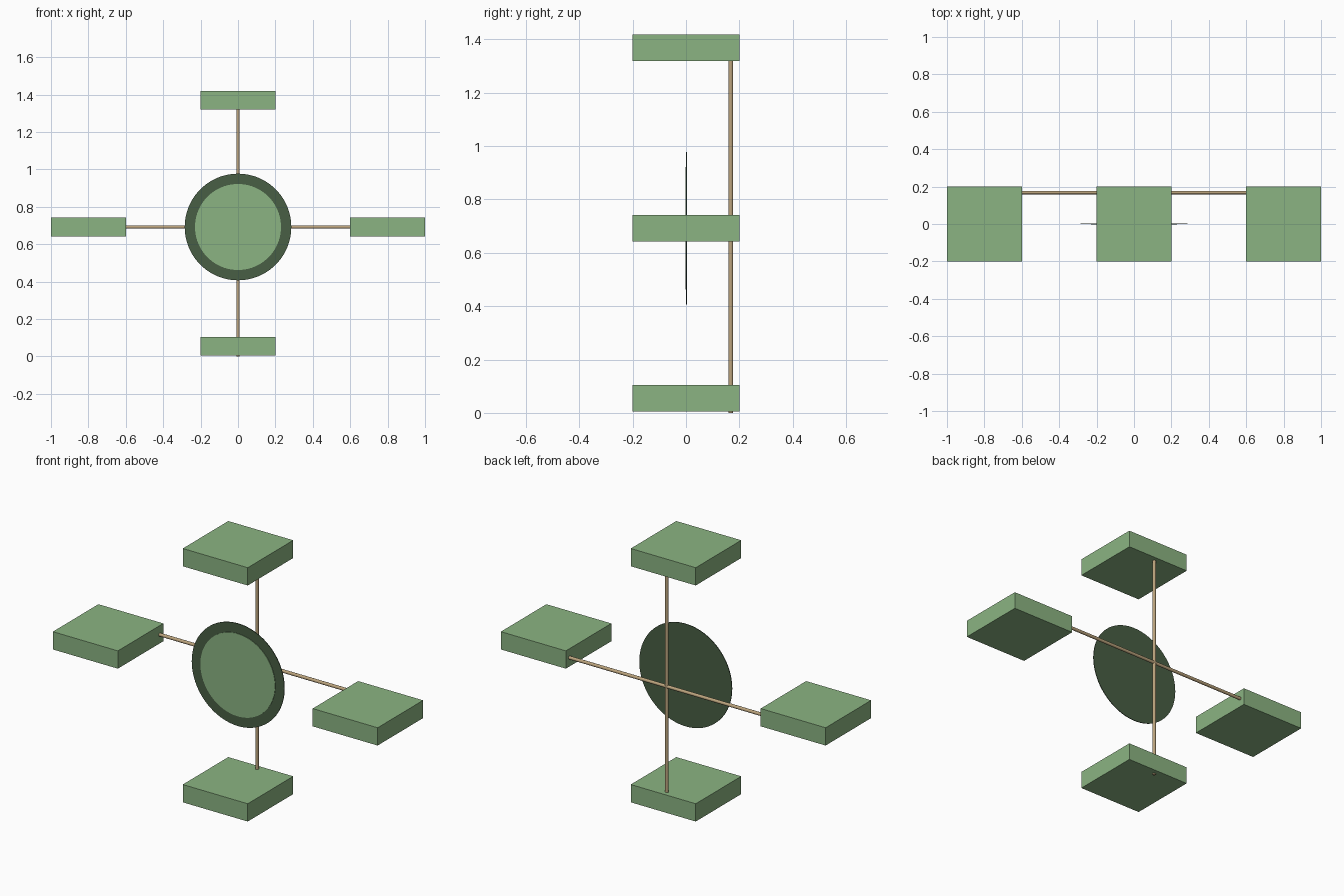
import bpy, math

if "Cube" in bpy.data.objects:
    bpy.data.objects.remove(bpy.data.objects["Cube"])


def material(name, rgb):
    m = bpy.data.materials.new(name)
    m.diffuse_color = (*rgb, 1)
    m.use_nodes = True
    m.node_tree.nodes["Principled BSDF"].inputs["Base Color"].default_value = m.diffuse_color
    return m


GREEN = material("leaf_green", (0.258, 0.456, 0.223))
DARK = material("dark_green", (0.065, 0.112, 0.058))
TAN = material("tan_wood", (0.50, 0.37, 0.205))
MID = 0.692      # height of the hub
ROD_Y = 0.168    # rods run near the back


def box(name, x, z):
    bpy.ops.mesh.primitive_cube_add(size=1, location=(x, 0, z))
    o = bpy.context.object
    o.name = name
    o.scale = (0.4, 0.4, 0.099)
    o.data.materials.append(GREEN)


def cylinder(name, r, depth, loc, rot, mat, sides):
    bpy.ops.mesh.primitive_cylinder_add(vertices=sides, radius=r, depth=depth,
                                        location=loc, rotation=rot)
    o = bpy.context.object
    o.name = name
    o.data.materials.append(mat)
    bpy.ops.object.shade_smooth_by_angle(angle=math.radians(40))


# four shelf blocks
box("top_block", 0, 1.369)
box("bottom_block", 0, 0.055)
box("left_block", -0.8, MID)
box("right_block", 0.8, MID)

# crossed rods
cylinder("vertical_rod", 0.009, 1.38, (0, ROD_Y, 0.69), (0, 0, 0), TAN, 24)
cylinder("horizontal_rod", 0.009, 1.38, (0, ROD_Y, MID), (0, math.pi / 2, 0), TAN, 24)

# round dial: dark disc with a thin light face plate in front
turn = (math.pi / 2, 0, 0)
cylinder("dial_disc", 0.285, 0.004, (0, 0.002, MID), turn, DARK, 96)
cylinder("dial_face", 0.23, 0.003, (0, -0.0012, MID), turn, GREEN, 96)
